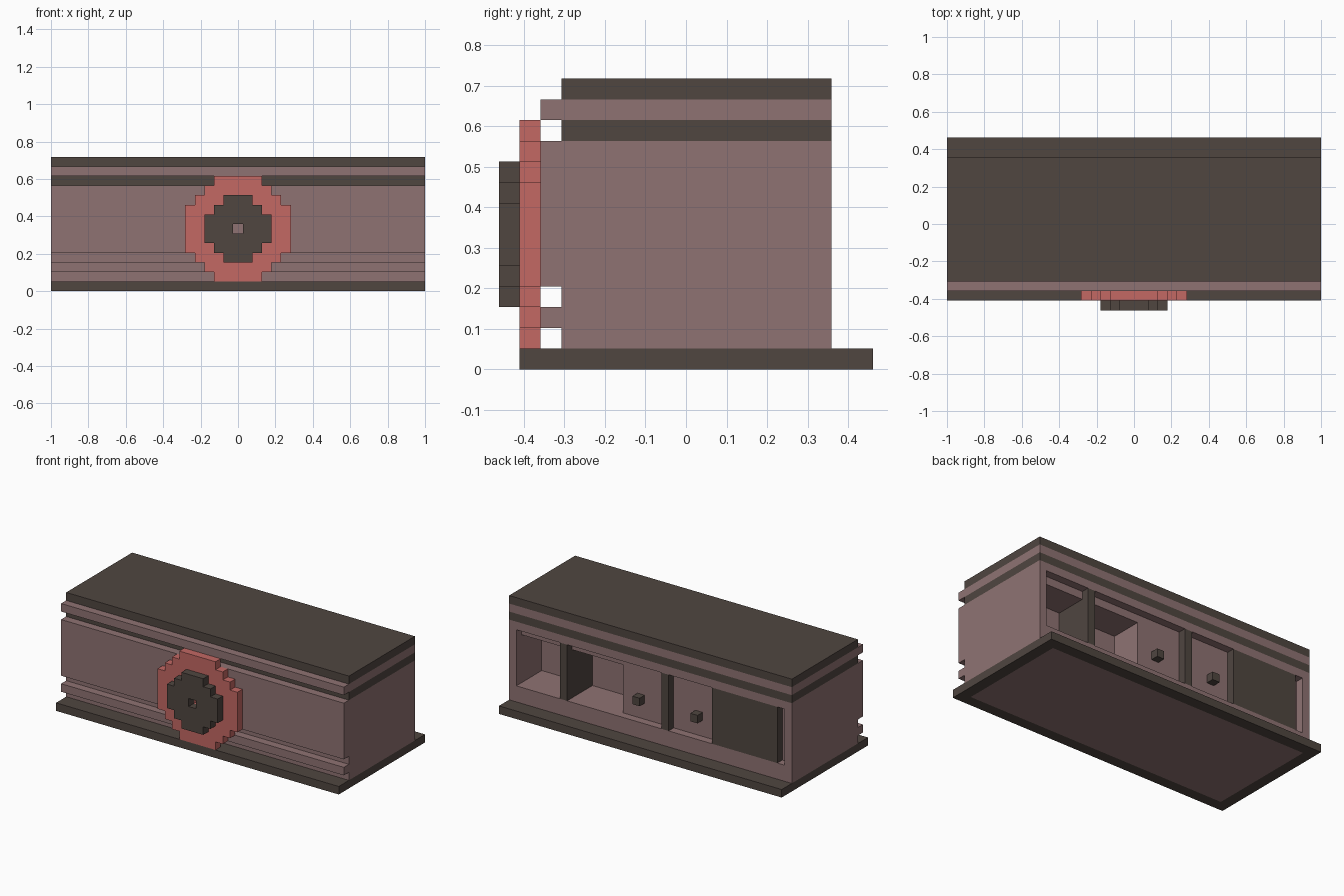
import bpy, bmesh
from mathutils import Vector

U = 2 / 39          # one building block
HALF = 19.5         # half length in blocks

old = bpy.data.objects.get("Cube")
if old:
    bpy.data.objects.remove(old, do_unlink=True)


def material(name, rgb):
    m = bpy.data.materials.new(name)
    m.use_nodes = True
    m.diffuse_color = (*rgb, 1)
    bsdf = next(n for n in m.node_tree.nodes if n.type == 'BSDF_PRINCIPLED')
    bsdf.inputs["Base Color"].default_value = (*rgb, 1)
    return m


PINK = material("dusty_pink", (0.275, 0.171, 0.171))
DARK = material("dark_brown", (0.080, 0.061, 0.051))
RED = material("coral_red", (0.546, 0.138, 0.127))


def finish(name, bm, *mats):
    bmesh.ops.recalc_face_normals(bm, faces=bm.faces)
    me = bpy.data.meshes.new(name)
    bm.to_mesh(me)
    bm.free()
    for m in mats:
        me.materials.append(m)
    ob = bpy.data.objects.new(name, me)
    bpy.context.collection.objects.link(ob)
    return ob


def box_bm(x, y, z):
    """Box from block ranges (min, max) on each axis."""
    bm = bmesh.new()
    bmesh.ops.create_cube(bm, size=1)
    for v in bm.verts:
        v.co = Vector([(r[0] + r[1]) / 2 + c * (r[1] - r[0])
                       for r, c in zip((x, y, z), v.co)]) * U
    return bm


def box(name, x, y, z, mat):
    return finish(name, box_bm(x, y, z), mat)


def back_box(name, i, y, z, mat):
    """Box placed by block columns counted from the +x end."""
    return box(name, (HALF - i[1], HALF - i[0]), y, z, mat)


def stepped_disc(name, rows, z0, y, mat):
    """Stepped round plate with a one-block hole; rows are half widths."""
    right = []
    for k, w in enumerate(rows):
        for p in ((w, z0 + k), (w, z0 + k + 1)):
            if len(right) < 2 or right[-1] != p:
                right.append(p)
    # drop points in the middle of straight runs
    right = [p for n, p in enumerate(right) if not (
        0 < n < len(right) - 1 and right[n - 1][0] == p[0] == right[n + 1][0])]
    outer = right + [(-a, b) for a, b in reversed(right)]
    c = z0 + len(rows) / 2
    hole = [(-.5, c - .5), (.5, c - .5), (.5, c + .5), (-.5, c + .5)]
    bm = bmesh.new()
    for loop in (outer, hole):
        vs = [bm.verts.new((a * U, y * U, b * U)) for a, b in loop]
        for n in range(len(vs)):
            bm.edges.new((vs[n - 1], vs[n]))
    bmesh.ops.triangle_fill(bm, use_beauty=True, use_dissolve=False,
                            edges=bm.edges[:], normal=(0, -1, 0))
    ob = finish(name, bm, mat)
    mod = ob.modifiers.new("thickness", 'SOLIDIFY')
    mod.thickness = U
    mod.offset = 0
    return ob


FULL = (-HALF, HALF)

# Base slab with an inset panel on its underside
bm = box_bm(FULL, (-8, 9), (0, 1))
bm.normal_update()
under = min(bm.faces, key=lambda f: f.calc_center_median().z)
bmesh.ops.inset_region(bm, faces=[under], thickness=2 * U)
under.material_index = 1
finish("base_slab", bm, DARK, PINK)

# Main body and roof layers
box("body_core", FULL, (-6, 2), (1, 11), PINK)
box("upper_band", FULL, (-6, 7), (11, 12), DARK)
box("cornice", FULL, (-7, 7), (12, 13), PINK)
box("top_slab", FULL, (-6, 7), (13, 14), DARK)

# Raised front mouldings
box("front_lower_rail", FULL, (-7, -6), (2, 3), PINK)
box("front_panel", FULL, (-7, -6), (4, 11), PINK)

# Round front emblem plates
stepped_disc("front_ring", [2.5, 3.5, 4.5] + [5.5] * 5 + [4.5, 3.5, 2.5],
             1, -7.5, RED)
stepped_disc("front_hub", [1.5, 2.5, 3.5, 3.5, 3.5, 2.5, 1.5],
             3, -8.5, DARK)

# Frame around the rear opening
back_box("rear_sill", (0, 39), (2, 7), (1, 3), PINK)
back_box("rear_header", (0, 39), (2, 7), (10, 11), PINK)
for side, i in (("left", (0, 1)), ("right", (38, 39))):
    back_box(f"rear_{side}_wall", i, (2, 7), (3, 10), PINK)
back_box("rear_lintel", (1, 38), (2, 6), (9, 10), PINK)

# Doors, the solid end behind them, dividers and knobs
back_box("rear_door_left", (15, 21), (2, 6), (3, 9), PINK)
back_box("rear_door_right", (22, 38), (2, 6), (3, 9), PINK)
back_box("rear_dark_panel", (28, 37), (6, 7), (3, 10), DARK)
for n, i in enumerate((7, 21)):
    back_box(f"rear_divider_{n + 1}", (i, i + 1), (2, 7), (3, 10), DARK)
for n, i in enumerate((17, 25)):
    back_box(f"door_knob_{n + 1}", (i, i + 1), (6, 7), (5, 6), DARK)
